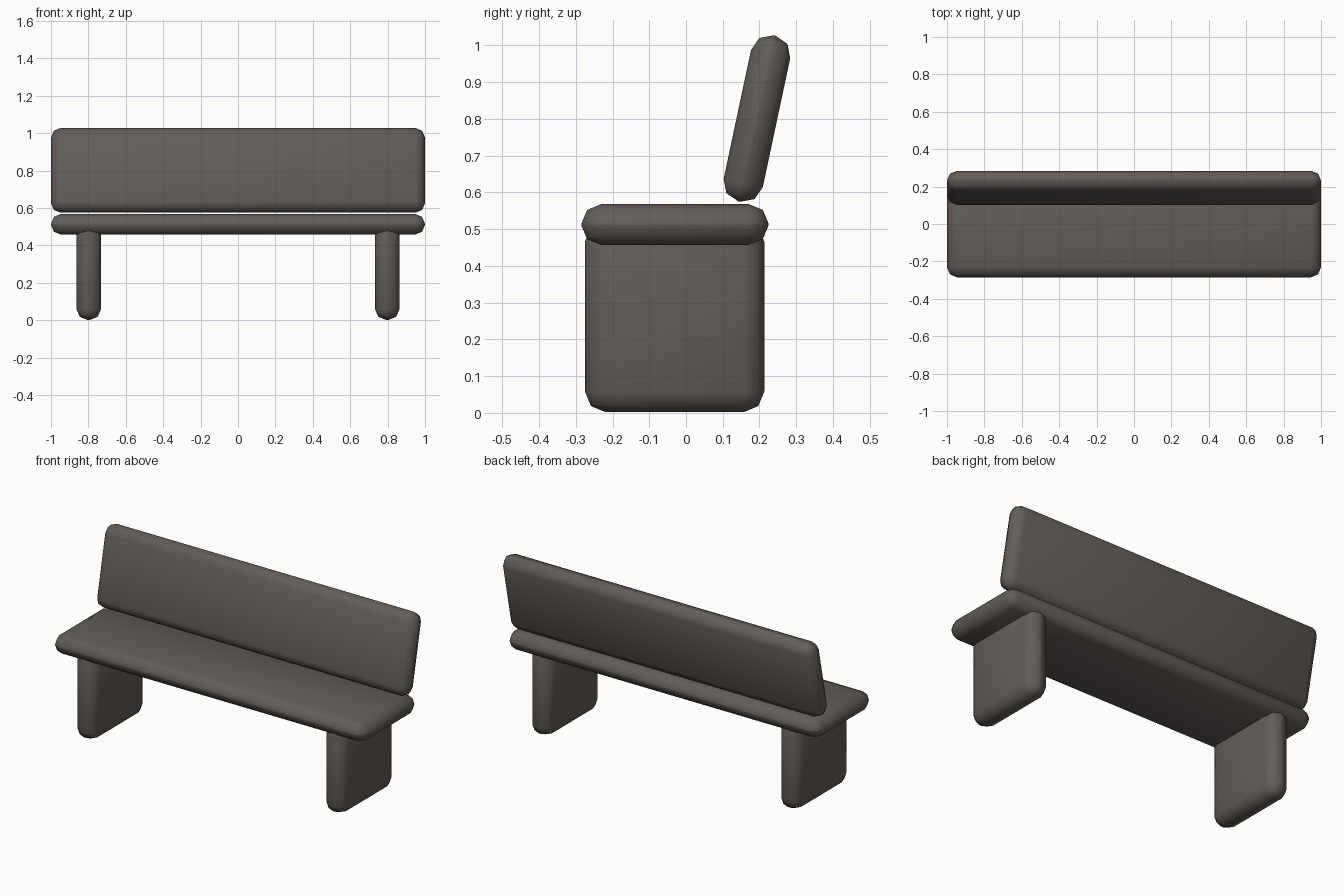
import bpy, bmesh, math
from mathutils import Matrix, Vector

if "Cube" in bpy.data.objects:
    bpy.data.objects.remove(bpy.data.objects["Cube"])

stone = bpy.data.materials.new("dark warm grey")
stone.diffuse_color = (0.125, 0.109, 0.098, 1)
stone.use_nodes = True
stone.node_tree.nodes["Principled BSDF"].inputs["Base Color"].default_value = stone.diffuse_color


def rounded_slab(name, size, centre, radius, tilt=0.0):
    """Box with two-segment rounded edges, smooth shaded."""
    bm = bmesh.new()
    bmesh.ops.create_cube(bm, size=1, matrix=Matrix.Diagonal(Vector((*size, 1))))
    bmesh.ops.bevel(bm, geom=bm.edges[:], offset=radius, offset_type='OFFSET',
                    segments=2, profile=0.5, affect='EDGES', clamp_overlap=True)
    for f in bm.faces:
        f.smooth = True
    mesh = bpy.data.meshes.new(name)
    bm.to_mesh(mesh)
    bm.free()
    mesh.materials.append(stone)
    ob = bpy.data.objects.new(name, mesh)
    ob.location = centre
    ob.rotation_euler.x = tilt
    bpy.context.collection.objects.link(ob)
    return ob


# Seat
rounded_slab("seat", (2.0, 0.51, 0.111), (0, -0.03, 0.5125), 0.054)

# Leaning backrest
rounded_slab("backrest", (2.0, 0.109, 0.462), (0, 0.193, 0.801), 0.052,
             tilt=-math.radians(12))

# Slab legs, tops sunk into the seat
for side, label in ((-1, "left"), (1, "right")):
    rounded_slab(label + "_leg", (0.13, 0.488, 0.52),
                 (side * 0.798, -0.031, 0.262), 0.056)
